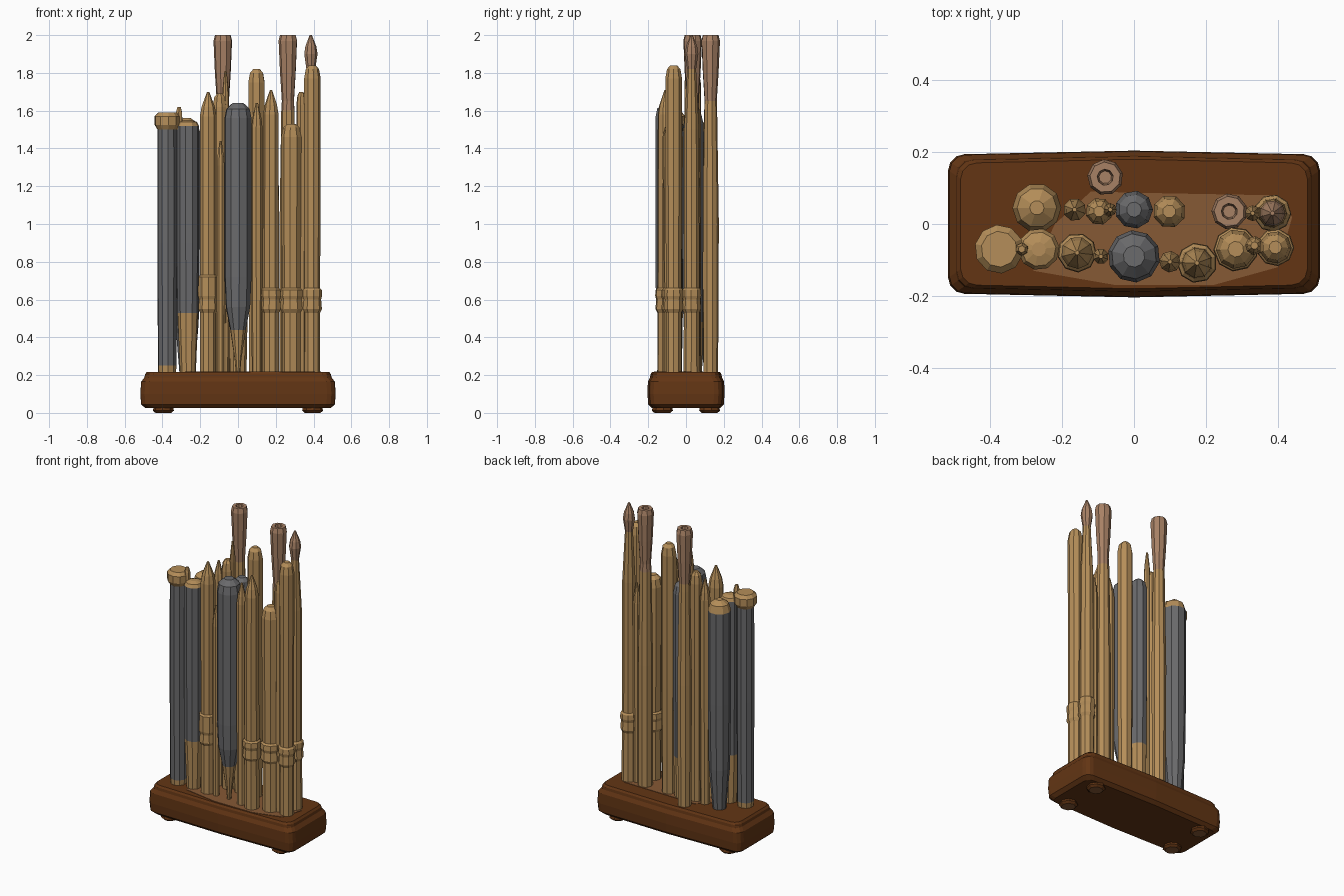
import bpy, bmesh, math, random

if "Cube" in bpy.data.objects:
    bpy.data.objects.remove(bpy.data.objects["Cube"])

random.seed(4)


def colour(name, r, g, b):
    m = bpy.data.materials.new(name)
    m.diffuse_color = (r, g, b, 1)
    m.use_nodes = True
    m.node_tree.nodes["Principled BSDF"].inputs["Base Color"].default_value = m.diffuse_color
    return m


TAN = colour("tan_wood", 0.46, 0.27, 0.10)
GREY = colour("dark_grey", 0.145, 0.145, 0.15)
PINK = colour("pinkish_wood", 0.39, 0.22, 0.13)
BROWN = colour("dark_brown", 0.125, 0.036, 0.007)
LIGHT = colour("worn_brown", 0.24, 0.10, 0.035)


def loft(name, rings, mats, rule=lambda c: 0):
    """Skin a stack of equal-length point loops and cap both ends."""
    bm = bmesh.new()
    loops = [[bm.verts.new(p) for p in ring] for ring in rings]
    n = len(loops[0])
    for a, b in zip(loops, loops[1:]):
        for i in range(n):
            j = (i + 1) % n
            bm.faces.new((a[i], a[j], b[j], b[i]))
    bm.faces.new(loops[0][::-1])
    bm.faces.new(loops[-1])
    bmesh.ops.recalc_face_normals(bm, faces=bm.faces)
    for f in bm.faces:
        f.material_index = rule(f.calc_center_median())
    me = bpy.data.meshes.new(name)
    bm.to_mesh(me)
    bm.free()
    for m in mats:
        me.materials.append(m)
    ob = bpy.data.objects.new(name, me)
    bpy.context.collection.objects.link(ob)
    return ob


def stick(name, x, y, profile, mats=(TAN,), cuts=(), sides=9):
    """Turned stick; cuts are the heights where the next material starts."""
    turn = random.uniform(0, 6.28)
    rings = []
    for z, r in profile:
        rings.append([(x + r * math.cos(turn + 2 * math.pi * i / sides),
                       y + r * math.sin(turn + 2 * math.pi * i / sides), z)
                      for i in range(sides)])
    return loft(name, rings, mats, lambda c: sum(c.z > h for h in cuts))


def rounded(top, r):
    return [(top - 0.07, r), (top - 0.02, r * 0.8), (top, r * 0.4)]


def pointed(top, r):
    return [(top - 0.13, r), (top - 0.08, r * 0.8), (top, 0.006)]


def knot(r, top=0.66):
    """Swollen bamboo joint."""
    return [(0.53, r * 0.98), (0.55, r * 1.22), (0.60, r * 1.12),
            (0.62, r * 1.25), (top - 0.01, r * 1.2), (top, r)]


def hollow(r):
    """Flared handle end with a small pit."""
    return [(1.65, r * 0.66), (1.80, r * 0.85), (1.97, r),
            (2.0, r * 0.85), (2.0, r * 0.45), (1.95, r * 0.35)]


# Base: bowed rounded rectangle with a stepped top
def base_ring(hx, hy, z, c=0.045):
    pts = []
    for k, (sx, sy) in enumerate(((1, 1), (-1, 1), (-1, -1), (1, -1))):
        for i in range(4):
            a = math.pi / 2 * (k + i / 3)
            pts.append((sx * (hx - c) + c * math.cos(a),
                        sy * (hy - 0.01 - c) + c * math.sin(a), z))
        if k in (0, 2):
            pts.append((0, sy * hy, z))
    return pts


loft("base", [base_ring(*p) for p in (
    (0.490, 0.180, 0.025), (0.513, 0.200, 0.045), (0.517, 0.204, 0.10),
    (0.513, 0.202, 0.165), (0.495, 0.190, 0.188), (0.492, 0.188, 0.205),
    (0.482, 0.180, 0.217))], [BROWN])

# Worn patch where the sticks stand
patch = ((-0.28, -0.13), (-0.05, -0.17), (0.22, -0.17), (0.40, -0.12), (0.44, 0.02),
         (0.38, 0.08), (0.10, 0.085), (-0.12, 0.09), (-0.22, 0.0))
loft("worn_patch", [[(px, py, z) for px, py in patch] for z in (0.214, 0.2195)], [LIGHT])

# Feet
for sx in (-1, 1):
    for sy in (-1, 1):
        stick("foot", sx * 0.395, sy * 0.125,
              [(0, 0.042), (0.012, 0.056), (0.035, 0.05)],
              (LIGHT, BROWN), (0.003,), 8)

B = 0.21  # bottom of the sticks, sunk into the base

# Grey sticks
stick("capped_grey_stick", -0.375, -0.07,
      [(B, 0.048), (0.25, 0.05), (0.9, 0.053), (1.5, 0.052), (1.525, 0.068),
       (1.57, 0.068), (1.59, 0.05)], (TAN, GREY, TAN), (0.25, 1.505), 10)
stick("cap_spur", -0.312, -0.07, [(1.50, 0.02), (1.59, 0.018), (1.62, 0.01)], sides=6)
stick("half_grey_stick", -0.265, -0.07,
      [(B, 0.042), (0.53, 0.055), (0.9, 0.058), (1.52, 0.058), (1.54, 0.048),
       (1.55, 0.02)], (TAN, GREY, TAN), (0.53, 1.525), 10)
stick("rear_grey_stick", -0.27, 0.045,
      [(B, 0.04), (0.48, 0.062), (0.9, 0.068), (1.49, 0.068), (1.535, 0.055),
       (1.56, 0.02)], (GREY, TAN), (1.5,), 10)
stick("pointed_grey_stick", 0, -0.09,
      [(0.215, 0.012), (0.28, 0.018), (0.44, 0.042), (0.56, 0.066), (0.72, 0.073),
       (1.56, 0.073), (1.61, 0.063), (1.64, 0.03)], (TAN, GREY), (0.44,), 10)
stick("back_grey_stick", 0, 0.04,
      [(B, 0.045), (0.48, 0.05), (1.0, 0.053)] + rounded(1.6, 0.053),
      (TAN, GREY), (0.48,), 9)

# Jointed bamboo sticks
stick("left_bamboo", -0.158, -0.08,
      [(B, 0.043)] + knot(0.044, 0.73) + pointed(1.70, 0.045))
stick("right_bamboo_a", 0.175, -0.108,
      [(B, 0.045)] + knot(0.045) + pointed(1.71, 0.042))
stick("right_bamboo_b", 0.283, -0.07,
      [(B, 0.05)] + knot(0.05) + rounded(1.53, 0.055))
stick("right_bamboo_c", 0.393, -0.065,
      [(B, 0.042)] + knot(0.042) + rounded(1.84, 0.045))
stick("right_bamboo_d", 0.385, 0.03,
      [(B, 0.045)] + knot(0.042) + [(1.5, 0.04), (1.82, 0.024), (1.90, 0.036),
                                    (1.94, 0.03), (2.0, 0.006)], (TAN, PINK), (1.82,))

# Flared handles reaching the full height
stick("flared_handle_left", -0.08, 0.13,
      [(B, 0.04), (1.0, 0.044), (1.6, 0.035)] + hollow(0.05), (TAN, PINK), (1.65,))
stick("flared_handle_right", 0.265, 0.035,
      [(B, 0.045), (1.0, 0.045), (1.6, 0.036)] + hollow(0.05), (TAN, PINK), (1.6,))

# Plain sticks: name, x, y, radius, top, end shape
for name, x, y, r, top, end in (
        ("thick_round_stick", 0.098, 0.035, 0.046, 1.82, rounded),
        ("middle_stick", -0.097, 0.035, 0.038, 1.69, rounded),
        ("thin_back_stick", -0.165, 0.04, 0.032, 1.66, pointed),
        ("thin_front_stick", -0.092, -0.09, 0.022, 1.44, pointed),
        ("thin_spike", -0.066, 0.04, 0.018, 1.81, pointed),
        ("thin_centre_stick", 0.1, -0.105, 0.03, 1.64, pointed),
        ("thin_right_stick", 0.335, -0.06, 0.026, 1.70, rounded),
        ("thin_gap_stick", 0.33, 0.03, 0.022, 1.50, pointed)):
    stick(name, x, y, [(B, r * 0.9), (0.9, r)] + end(top, r), sides=8)
